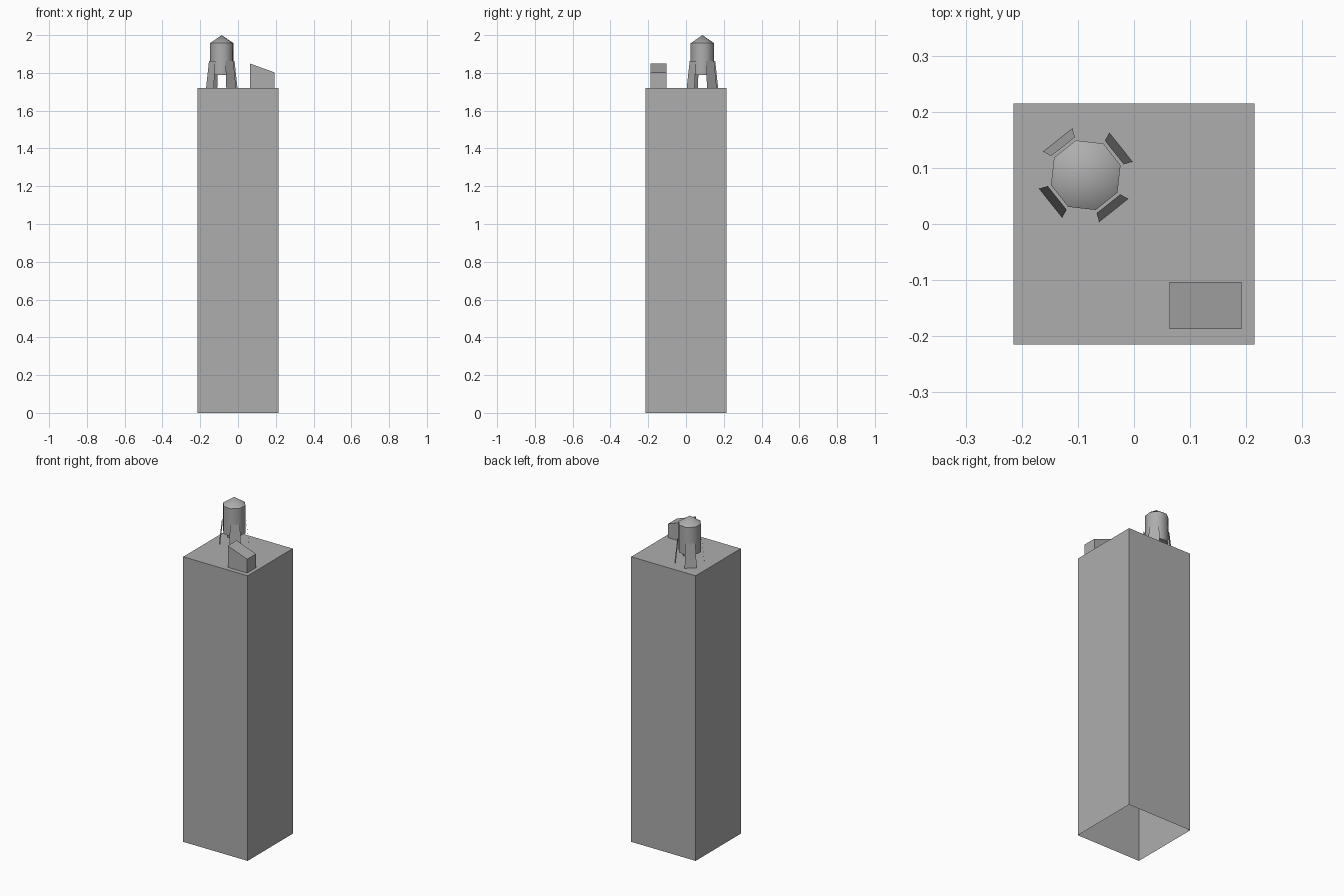
import bpy, math

if "Cube" in bpy.data.objects:
    bpy.data.objects.remove(bpy.data.objects["Cube"])

CX, CY = -0.086, 0.087   # water tank centre
ROOF = 1.72              # roof height of the tower
TURN = math.radians(16)  # rotation of the eight-sided tank

# dark grey shared by every part
grey = bpy.data.materials.new("dark_grey")
grey.diffuse_color = (0.42, 0.42, 0.42, 1)
grey.use_nodes = True
grey.node_tree.nodes["Principled BSDF"].inputs["Base Color"].default_value = grey.diffuse_color


def make(name, verts, faces, smooth=False):
    me = bpy.data.meshes.new(name)
    me.from_pydata(verts, [], faces)
    me.update()
    me.materials.append(grey)
    ob = bpy.data.objects.new(name, me)
    bpy.context.collection.objects.link(ob)
    if smooth:
        bpy.ops.object.select_all(action='DESELECT')
        ob.select_set(True)
        bpy.context.view_layer.objects.active = ob
        bpy.ops.object.shade_smooth_by_angle(angle=math.radians(48))
    return ob


def open_box(name, x0, x1, y0, y1, z0, z_left, z_right):
    # box without a bottom; the top may slope along x
    base = [(x0, y0), (x1, y0), (x1, y1), (x0, y1)]
    top = [z_left, z_right, z_right, z_left]
    verts = [(x, y, z0) for x, y in base] + [(x, y, z) for (x, y), z in zip(base, top)]
    faces = [(i, (i + 1) % 4, (i + 1) % 4 + 4, i + 4) for i in range(4)] + [(4, 5, 6, 7)]
    return make(name, verts, faces)


def ring(r, z, n=8):
    return [(CX + r * math.cos(TURN + 2 * math.pi * i / n),
             CY + r * math.sin(TURN + 2 * math.pi * i / n), z) for i in range(n)]


# tower block and roof access shed
open_box("tower", -0.215, 0.215, -0.215, 0.215, 0, ROOF, ROOF)
open_box("stair_shed", 0.063, 0.192, -0.187, -0.103, ROOF, 1.85, 1.803)

# water tank with a conical lid
verts = ring(0.0645, 1.79) + ring(0.0645, 1.957) + [(CX, CY, 2.0)]
faces = [tuple(range(7, -1, -1))]
for i in range(8):
    j = (i + 1) % 8
    faces += [(i, j, j + 8, i + 8), (i + 8, j + 8, 16)]
make("water_tank", verts, faces, smooth=True)

# four leaning sheet legs, one on every other tank side
for k in range(4):
    a = TURN + math.radians(22.5 + 90 * k)
    c, s = math.cos(a), math.sin(a)
    outline = [(0.080, -0.033, ROOF), (0.080, 0.033, ROOF),
               (0.065, 0.027, 1.862), (0.065, -0.027, 1.862)]
    make(f"tank_leg_{k + 1}",
         [(CX + r * c - t * s, CY + r * s + t * c, z) for r, t, z in outline],
         [(0, 1, 2, 3)])
